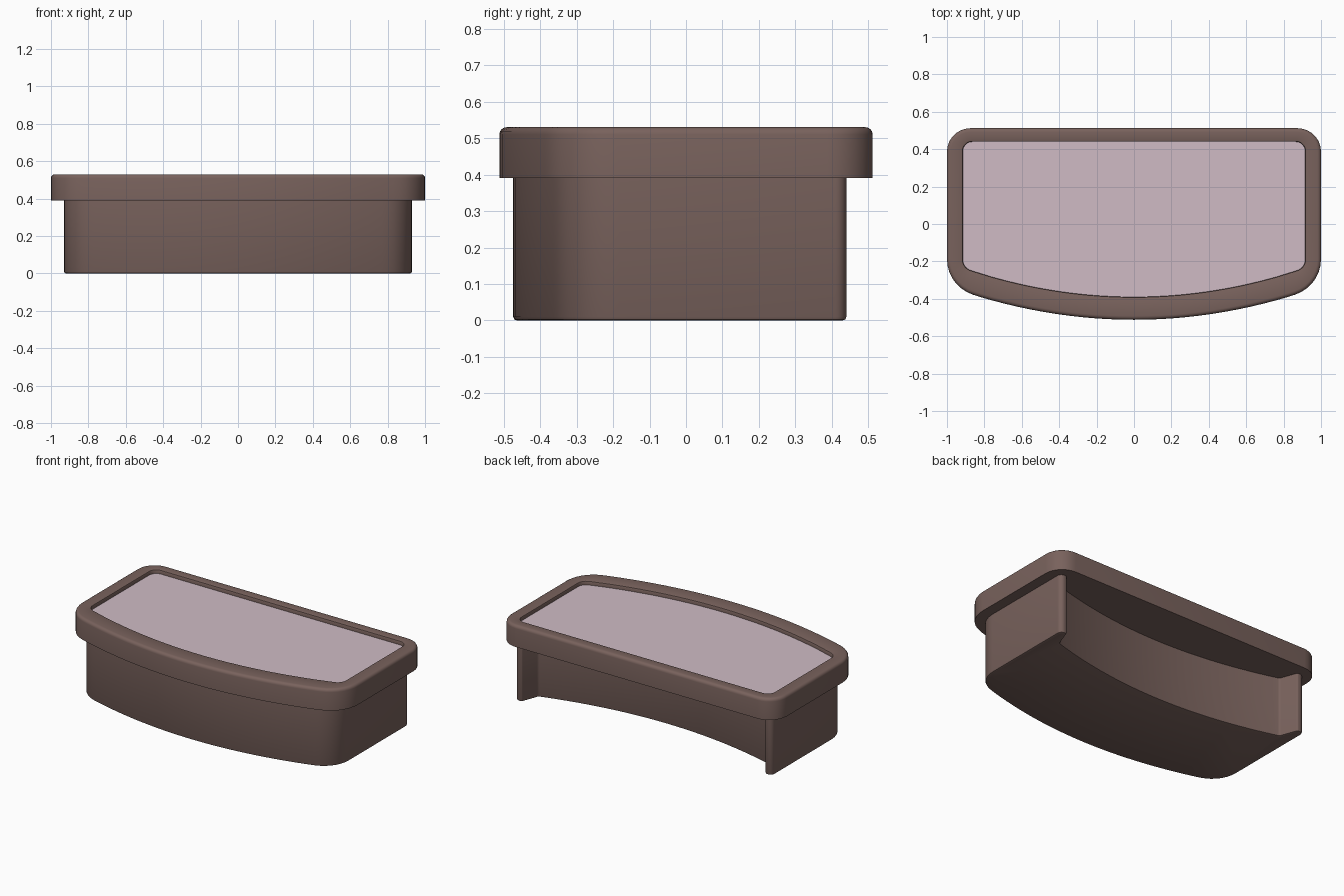
import bpy, bmesh, math
from mathutils import Vector

if "Cube" in bpy.data.objects:
    bpy.data.objects.remove(bpy.data.objects["Cube"])


def material(name, rgb):
    m = bpy.data.materials.new(name)
    m.diffuse_color = (*rgb, 1)
    m.use_nodes = True
    m.node_tree.nodes["Principled BSDF"].inputs["Base Color"].default_value = m.diffuse_color
    return m


def fillet(corners, segs=7):
    """Round each (x, y, radius) corner of a closed outline."""
    out = []
    n = len(corners)
    for i, (x, y, r) in enumerate(corners):
        p = Vector((x, y))
        if r == 0:
            out.append(p)
            continue
        a = (Vector(corners[i - 1][:2]) - p).normalized()
        b = (Vector(corners[(i + 1) % n][:2]) - p).normalized()
        half = a.angle(b) / 2
        centre = p + (a + b).normalized() * (r / math.sin(half))
        s = p + a * (r / math.tan(half)) - centre
        e = p + b * (r / math.tan(half)) - centre
        total = s.angle(e)
        for k in range(segs + 1):
            t = k / segs
            out.append(centre + (s * math.sin((1 - t) * total) + e * math.sin(t * total)) / math.sin(total))
    return out


def arc(x0, x1, mid, rise, width, count=24):
    """Shallow bow: y = mid at the centre, mid + rise at x = width."""
    xs = [x0 + (x1 - x0) * i / count for i in range(count + 1)]
    return [(x, mid + rise * (x / width) ** 2, 0) for x in xs]


def bowed_outline(hw, back, mid, rise, r_back, r_front):
    """Straight back and sides, bowed front, counter-clockwise."""
    fy = mid + rise
    front = arc(-hw * 0.83, hw * 0.83, mid, rise, hw)
    return fillet([(hw, back, r_back), (-hw, back, r_back), (-hw, fy, r_front)]
                  + front + [(hw, fy, r_front)])


def ring(bm, pts, z):
    return [bm.verts.new((p.x, p.y, z)) for p in pts]


def bridge(bm, a, b):
    n = len(a)
    for i in range(n):
        j = (i + 1) % n
        bm.faces.new((a[i], a[j], b[j], b[i]))


def bevel_ring(bm, loop, width, segs):
    edges = [bm.edges.get((loop[i - 1], loop[i])) for i in range(len(loop))]
    bmesh.ops.bevel(bm, geom=edges, offset=width, segments=segs, profile=0.5,
                    affect='EDGES', clamp_overlap=True)


def finish(bm, name, mat):
    # split large caps so concave outlines fill properly
    bmesh.ops.triangulate(bm, faces=[f for f in bm.faces if len(f.verts) > 4])
    me = bpy.data.meshes.new(name)
    bm.to_mesh(me)
    bm.free()
    me.materials.append(mat)
    ob = bpy.data.objects.new(name, me)
    bpy.context.collection.objects.link(ob)
    bpy.ops.object.select_all(action='DESELECT')
    ob.select_set(True)
    bpy.context.view_layer.objects.active = ob
    bpy.ops.object.shade_smooth_by_angle(angle=math.radians(35))
    return ob


brown = material("brown_wood", (0.19, 0.122, 0.108))
pink = material("pale_inlay", (0.63, 0.50, 0.56))
RIM_Z, TOP_Z, PANEL_Z = 0.39, 0.53, 0.505

outer = bowed_outline(1.0, 0.512, -0.512, 0.18, 0.125, 0.2)
inner = bowed_outline(0.915, 0.44, -0.39, 0.155, 0.05, 0.06)

# Counter rim: thick bowed slab with a shallow recess on top
bm = bmesh.new()
low = ring(bm, outer, RIM_Z)
high = ring(bm, outer, TOP_Z)
lip = ring(bm, inner, TOP_Z)
well = ring(bm, inner, PANEL_Z)
bm.faces.new(low[::-1])
bridge(bm, low, high)
bridge(bm, high, lip)
bridge(bm, lip, well)
floor = bm.faces.new(well)
bmesh.ops.recalc_face_normals(bm, faces=bm.faces)
bm.faces.remove(floor)
bevel_ring(bm, high, 0.02, 4)
bevel_ring(bm, lip, 0.008, 2)
finish(bm, "counter_rim", brown)

# Inlaid top panel
bm = bmesh.new()
bm.faces.new(ring(bm, inner, PANEL_Z))
finish(bm, "top_panel", pink)

# Base: bowed front, curved hollow back with a short wing at each end
front = arc(-0.77, 0.77, -0.474, 0.16, 0.93)
hollow = arc(0.80, -0.80, 0.2, 0.125, 0.84)
wing = [(0.93, 0.444, 0.03), (0.882, 0.438, 0.01), (0.84, 0.325, 0.02)]
base = fillet(wing + hollow + [(-x, y, r) for x, y, r in reversed(wing)]
              + [(-0.93, -0.314, 0.18)] + front + [(0.93, -0.314, 0.18)])
bm = bmesh.new()
top = ring(bm, base, RIM_Z)
bottom = ring(bm, base, 0)
bridge(bm, bottom, top)
bm.faces.new(bottom)
bm.faces.new(top)
bmesh.ops.recalc_face_normals(bm, faces=bm.faces)
bevel_ring(bm, bottom, 0.012, 2)
finish(bm, "base_body", brown)
